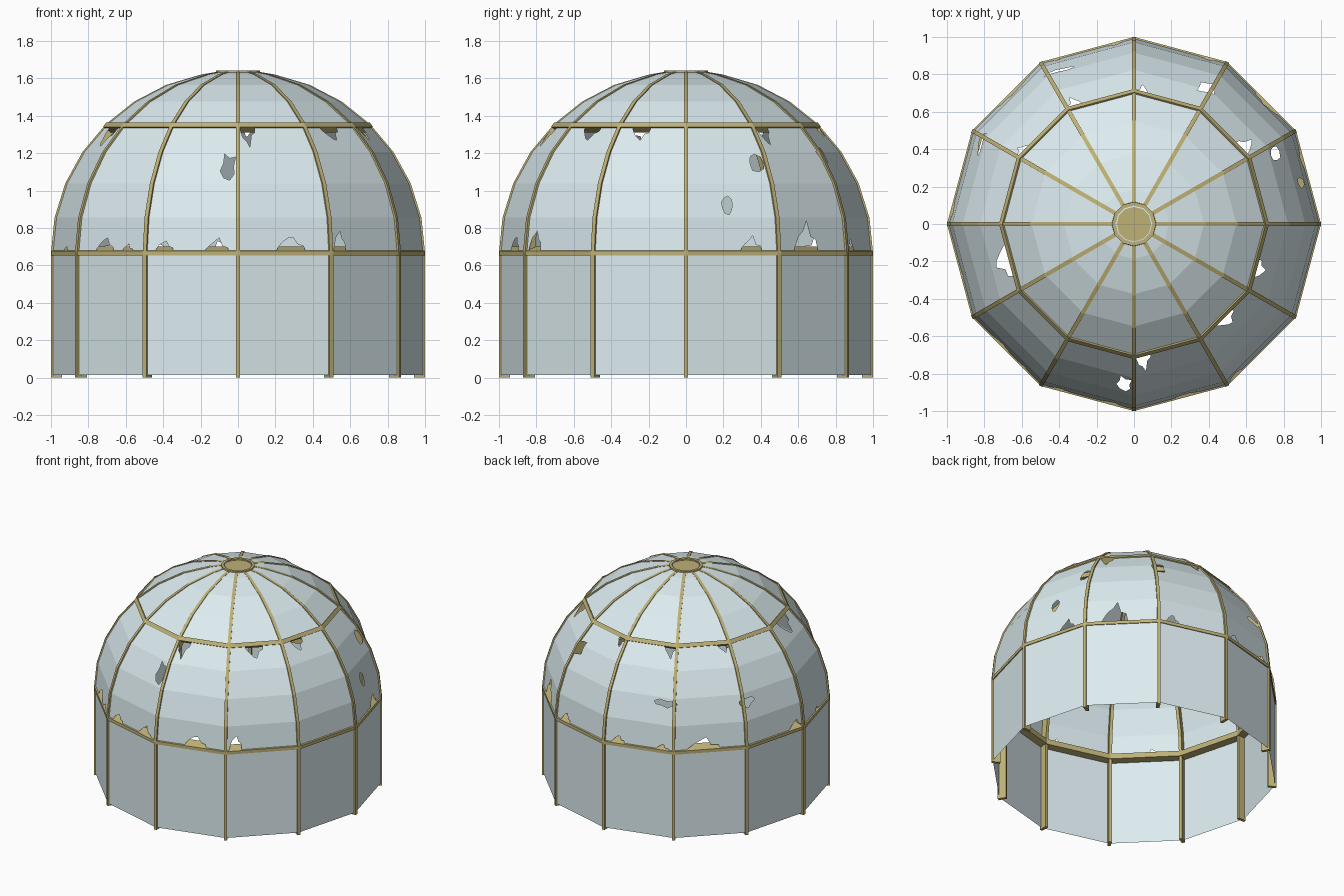
import bpy, bmesh, random
from math import sin, cos, pi, radians
from mathutils import Vector
from mathutils.geometry import delaunay_2d_cdt

if "Cube" in bpy.data.objects:
    bpy.data.objects.remove(bpy.data.objects["Cube"])

random.seed(4)
N = 12
BASE, TALL = 0.665, 0.975          # spring line of the dome, dome height
STEP = radians(11.25)


def material(name, rgb):
    m = bpy.data.materials.new(name)
    m.diffuse_color = (*rgb, 1)
    m.use_nodes = True
    m.node_tree.nodes["Principled BSDF"].inputs["Base Color"].default_value = m.diffuse_color
    return m


GLASS = material("pale_glass", (0.72, 0.84, 0.87))
BRASS = material("aged_brass", (0.52, 0.44, 0.18))


def finish(name, bm, mat, fix=True):
    bmesh.ops.remove_doubles(bm, verts=bm.verts, dist=1e-5)
    if fix:
        bmesh.ops.recalc_face_normals(bm, faces=bm.faces)
    me = bpy.data.meshes.new(name)
    bm.to_mesh(me)
    bm.free()
    me.materials.append(mat)
    ob = bpy.data.objects.new(name, me)
    bpy.context.collection.objects.link(ob)
    return ob


# Dome profile: (radius, height, slope angle)
arc = [(cos(i * STEP), BASE + TALL * sin(i * STEP), i * STEP) for i in range(8)]
arc.append((0.10, 1.637, radians(85)))
profile = [(1.0, 0.0, 0.0)] + arc


def radius_at(z):
    for (r0, z0, _), (r1, z1, _) in zip(profile, profile[1:]):
        if z <= z1:
            return r0 + (r1 - r0) * (z - z0) / (z1 - z0)
    return profile[-1][0]


def on_glass(p, z):
    # p counts panels around the ring; z is height
    k = min(int(p + 1e-5), N - 1)
    a, b = 2 * pi * k / N, 2 * pi * (k + 1) / N
    r, f = radius_at(z) - 0.008, p - k
    return Vector((r * (cos(a) * (1 - f) + cos(b) * f),
                   r * (sin(a) * (1 - f) + sin(b) * f), z))


def inside(pt, poly):
    hit = False
    for a, b in zip(poly, poly[1:] + poly[:1]):
        if (a.y > pt.y) != (b.y > pt.y):
            hit ^= pt.x < a.x + (b.x - a.x) * (pt.y - a.y) / (b.y - a.y)
    return hit


def rim_break(az, width, depth, z):
    # Jagged bite starting at a frame ring; negative depth hangs down
    c, w = az / 30, width / 60
    pts = [Vector((c - w, z)), Vector((c + w, z))]
    for i, s in enumerate((0.85, 0.45, 0.2, -0.1, -0.5, -0.8)):
        h = (0.4, 0.5, 1.0, 0.8, 0.55, 0.25)[i] * random.uniform(0.8, 1.05)
        pts.append(Vector((c + w * s, z + depth * h)))
    return pts


def mid_break(az, z, width, height):
    # Jagged star-like hole in the middle of a pane
    pts = []
    for i in range(9):
        t, k = 2 * pi * i / 9, random.uniform(0.6, 1.15)
        pts.append(Vector((az / 30 + width / 60 * k * cos(t), z + height / 2 * k * sin(t))))
    return pts


def glazing(name, levels, holes=()):
    pts, edges = [], []

    def line(a, b):
        pts.extend((Vector(a), Vector(b)))
        edges.append((len(pts) - 2, len(pts) - 1))
    for z in levels:
        line((0, z), (N, z))
    for k in range(N + 1):
        line((k, levels[0]), (k, levels[-1]))
    for h in holes:
        for a, b in zip(h, h[1:] + h[:1]):
            line(a, b)
    v, _, f, *_ = delaunay_2d_cdt(pts, edges, [], 0, 1e-5)
    bm = bmesh.new()
    for tri in f:
        c = sum((v[i] for i in tri), Vector((0, 0))) / 3
        if any(inside(c, h) for h in holes):
            continue
        k = int(c.x)
        q = [on_glass(min(max(v[i].x, k), k + 1), v[i].y) for i in tri]
        if (q[1] - q[0]).cross(q[2] - q[0]).length > 1e-9:
            bm.faces.new([bm.verts.new(x) for x in q])
    bmesh.ops.remove_doubles(bm, verts=bm.verts, dist=1e-5)
    bmesh.ops.dissolve_limit(bm, angle_limit=radians(0.5), verts=bm.verts, edges=bm.edges)
    finish(name, bm, GLASS, False)


# Broken panes: azimuth, width (degrees), height
low = [(21, 7.5, .10), (42, 11, .17), (66, 6, .08), (96, 6, .07), (115, 6, .05),
       (132, 15, .09), (176, 8, .07), (196, 5, .04), (222, 8.5, .09), (232, 5, .05),
       (246, 6.5, .07), (263, 8.5, .08), (287, 10, .10), (304, 5.5, .14)]
high = [(35, 8, .11), (86, 6, .07), (116, 8, .08), (146, 8, .07), (196, 15, .14),
        (274, 7.5, .12), (314, 11, .10), (340, 9, .10)]
middle = [(62, 1.19, 7, .11), (26, 1.15, 6, .09), (14, .92, 4, .10), (116, 1.0, 10, .05),
          (152, .98, 8, .07), (266.5, 1.13, 6, .14)]
RING = arc[4][1]
breaks = [rim_break(a, w, h, BASE + 0.004) for a, w, h in low]
breaks += [rim_break(a, w, -h, RING - 0.004) for a, w, h in high]
breaks += [mid_break(*m) for m in middle]

# Glass: straight wall, broken dome band, crown
glazing("wall_glass", [0.015, BASE])
glazing("lower_dome_glass", [p[1] for p in arc[:5]], breaks)
glazing("crown_glass", [p[1] for p in arc[4:]])


def sweep(bm, sections, closed):
    rows = [[bm.verts.new(p) for p in s] for s in sections]
    n = len(rows[0])
    for a, b in zip(rows, rows[1:] + rows[:1] if closed else rows[1:]):
        for i in range(n):
            j = (i + 1) % n
            bm.faces.new((a[i], a[j], b[j], b[i]))
    if not closed:
        bm.faces.new(rows[0][::-1])
        bm.faces.new(rows[-1])


# Ribs: posts that curve up into the dome
bm = bmesh.new()
for k in range(N):
    a = 2 * pi * k / N
    out, side = Vector((cos(a), sin(a), 0)), Vector((-sin(a), cos(a), 0)) * 0.011
    sections = []
    for r, z, t in profile:
        d = 0.06 if t < 1.0 else 0.035
        o = out * r + Vector((0, 0, z))
        i = out * (r - d * cos(t)) + Vector((0, 0, z - d * sin(t)))
        sections.append([o - side, o + side, i + side, i - side])
    sweep(bm, sections, False)
finish("ribs", bm, BRASS)


def ring(name, section):
    bm = bmesh.new()
    sweep(bm, [[(r * cos(2 * pi * k / N), r * sin(2 * pi * k / N), z) for r, z in section]
               for k in range(N)], True)
    finish(name, bm, BRASS)


# Horizontal frame rings and crown hub
ring("sill_ring", [(1.0, 0.653), (1.0, 0.677), (0.935, 0.70), (0.935, 0.66)])
ring("upper_ring", [(0.722, RING - 0.014), (0.704, RING + 0.010),
                    (0.665, RING - 0.026), (0.682, RING - 0.044)])
ring("hub_ring", [(0.122, 1.61), (0.118, 1.642), (0.098, 1.642), (0.098, 1.61)])

# Hub plate
bm = bmesh.new()
bmesh.ops.create_cone(bm, cap_ends=True, segments=N, radius1=0.1, radius2=0.1, depth=0.018)
bmesh.ops.translate(bm, verts=bm.verts, vec=(0, 0, 1.622))
finish("hub_plate", bm, BRASS)
